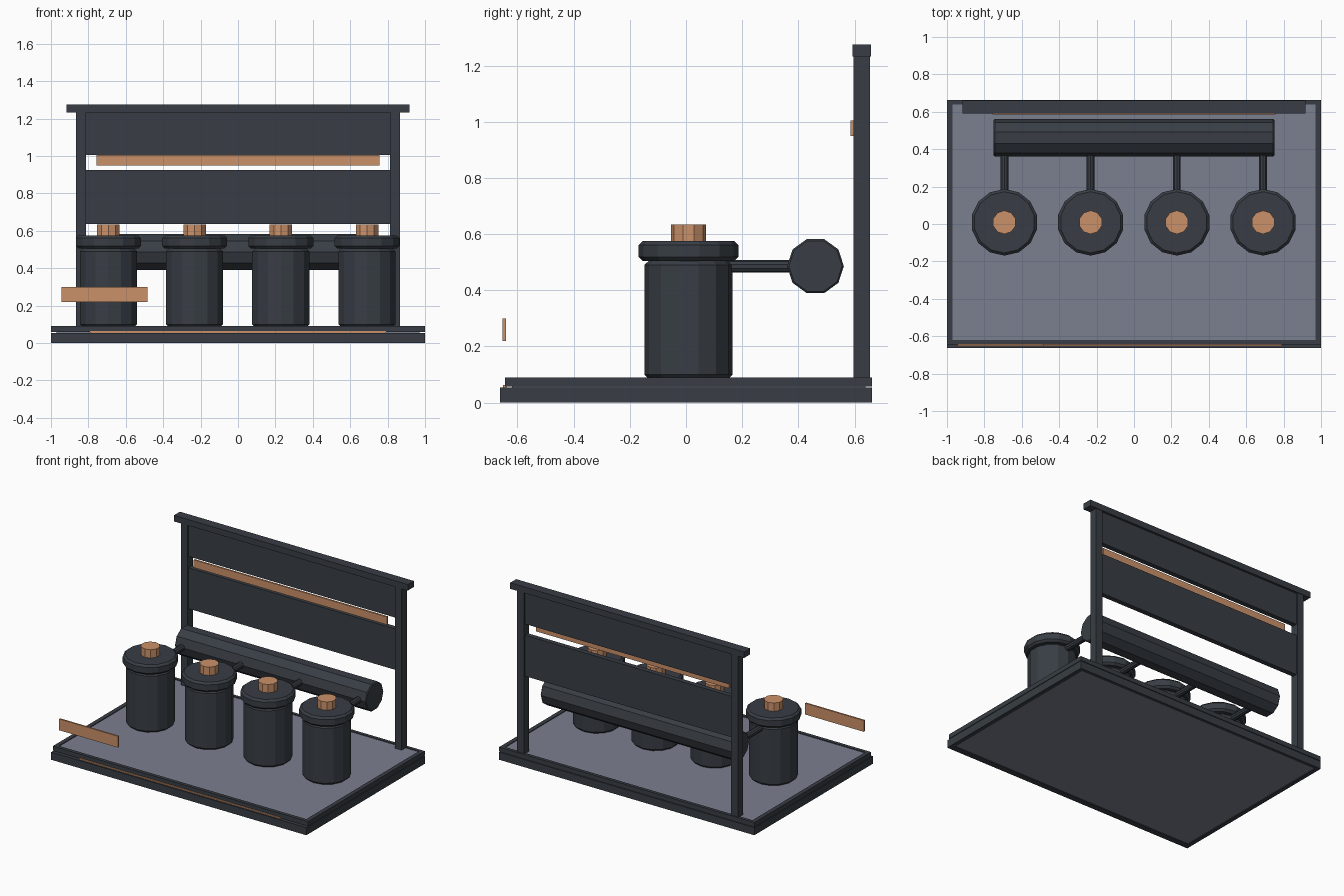
import bpy, math

if "Cube" in bpy.data.objects:
    bpy.data.objects.remove(bpy.data.objects["Cube"])


def material(name, rgb):
    m = bpy.data.materials.new(name)
    m.diffuse_color = (*rgb, 1)
    m.use_nodes = True
    m.node_tree.nodes["Principled BSDF"].inputs["Base Color"].default_value = m.diffuse_color
    return m


DARK = material("dark_metal", (0.040, 0.048, 0.059))
GREY = material("floor_grey", (0.198, 0.214, 0.275))
COPPER = material("copper", (0.60, 0.285, 0.143))


def finish(name, mat, bevel=0):
    o = bpy.context.object
    o.name = name
    o.data.materials.append(mat)
    if bevel:
        b = o.modifiers.new("bevel", 'BEVEL')
        b.width = bevel
        b.segments = 1
        b.limit_method = 'ANGLE'
        b.angle_limit = math.radians(50)
    return o


def box(name, x, y, z, mat):
    """Box from (min, max) ranges."""
    bpy.ops.mesh.primitive_cube_add(size=1, location=[sum(r) / 2 for r in (x, y, z)])
    o = finish(name, mat)
    o.scale = [r[1] - r[0] for r in (x, y, z)]
    return o


def cyl(name, sides, r, depth, loc, mat, rot=(0, 0, 0), bevel=0):
    bpy.ops.mesh.primitive_cylinder_add(vertices=sides, radius=r, depth=depth,
                                        location=loc, rotation=rot)
    return finish(name, mat, bevel)


def rim(name, front, z):
    """Four-sided frame around the floor."""
    for s, side in ((-1, "left"), (1, "right")):
        box(f"{name}_{side}", sorted((s * 0.97, s)), (front, 0.663), z, DARK)
    box(f"{name}_front", (-0.97, 0.97), (front, -0.62), z, DARK)
    box(f"{name}_back", (-0.97, 0.97), (0.64, 0.663), z, DARK)


# Base: floor plate in a stepped rim with a thin accent in the groove
box("floor_plate", (-0.97, 0.97), (-0.62, 0.64), (0.004, 0.085), GREY)
rim("lower_rim", -0.663, (0, 0.054))
rim("upper_rim", -0.645, (0.058, 0.09))
box("groove_accent", (-0.79, 0.79), (-0.652, -0.64), (0.054, 0.063), COPPER)

# Front label plate
box("label_plate", (-0.945, -0.485), (-0.653, -0.641), (0.22, 0.30), COPPER)

# Back board: posts, two panels, cap rail and accent bar
for s, side in ((-1, "left"), (1, "right")):
    box(f"post_{side}", sorted((s * 0.813, s * 0.865)), (0.597, 0.655), (0.085, 1.235), DARK)
box("lower_panel", (-0.815, 0.815), (0.608, 0.643), (0.635, 0.925), DARK)
box("upper_panel", (-0.815, 0.815), (0.608, 0.643), (1.005, 1.235), DARK)
box("cap_rail", (-0.917, 0.917), (0.592, 0.659), (1.232, 1.275), DARK)
box("accent_bar", (-0.757, 0.757), (0.585, 0.598), (0.95, 1.005), COPPER)

# Manifold drum running behind the canisters
cyl("manifold", 10, 0.101, 1.5, (0, 0.461, 0.486), DARK, (0, math.pi / 2, 0), 0.006)

# Canisters with lid, knob and feed pipe
for i in range(4):
    x = -0.693 + 0.461 * i
    cyl(f"canister_{i}", 14, 0.157, 0.42, (x, 0.009, 0.295), DARK, bevel=0.015)
    cyl(f"lid_{i}", 14, 0.178, 0.07, (x, 0.009, 0.54), DARK, bevel=0.014)
    cyl(f"knob_{i}", 10, 0.063, 0.062, (x, 0.009, 0.603), COPPER)
    cyl(f"feed_pipe_{i}", 10, 0.022, 0.3, (x, 0.26, 0.485), DARK, (math.pi / 2, 0, 0))
